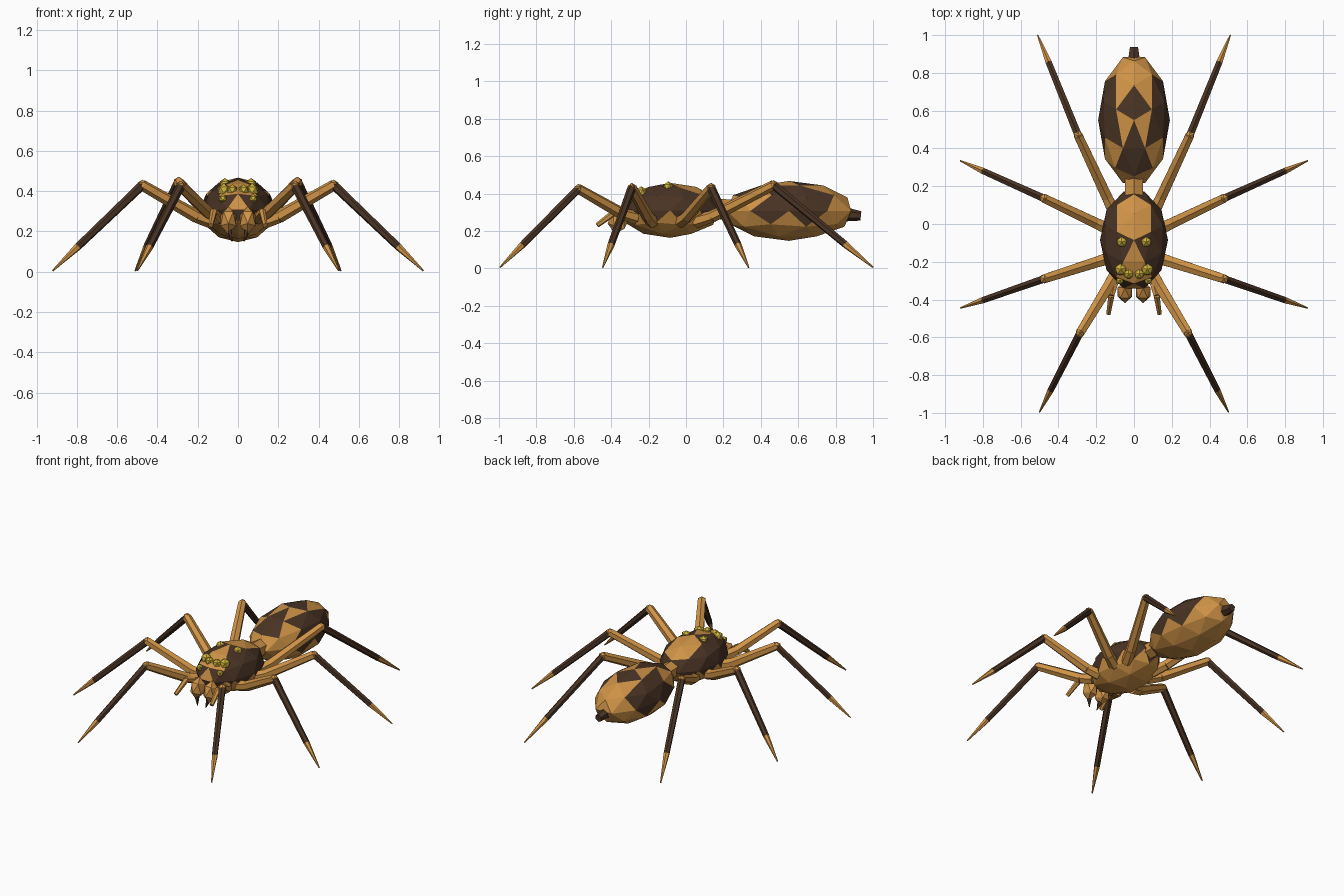
import bpy, bmesh, math
from mathutils import Vector, Matrix

cube = bpy.data.objects.get("Cube")
if cube:
    bpy.data.objects.remove(cube, do_unlink=True)


def material(name, rgb):
    m = bpy.data.materials.new(name)
    m.use_nodes = True
    m.diffuse_color = (*rgb, 1)
    m.node_tree.nodes["Principled BSDF"].inputs["Base Color"].default_value = (*rgb, 1)
    return m


TAN = material("tan", (0.62, 0.29, 0.062))
DARK = material("dark_brown", (0.068, 0.034, 0.018))
GOLD = material("gold", (0.62, 0.45, 0.045))


def finish(name, bm, mats):
    mesh = bpy.data.meshes.new(name)
    bm.to_mesh(mesh)
    bm.free()
    for m in mats:
        mesh.materials.append(m)
    ob = bpy.data.objects.new(name, mesh)
    bpy.context.collection.objects.link(ob)
    return ob


def ball(name, centre, radii, mats, level=2, rule=None, tilt=0):
    """Faceted ellipsoid; rule picks a material from the unit-sphere face centre."""
    bm = bmesh.new()
    bmesh.ops.create_icosphere(bm, subdivisions=level, radius=1)
    bm.transform(Matrix.Rotation(math.pi / 2, 4, 'Z'))
    if rule:
        for f in bm.faces:
            c = f.calc_center_median()
            f.material_index = int(rule(Vector((abs(c.x), c.y, c.z))))
    bm.transform(Matrix.Translation(centre) @ Matrix.Rotation(tilt, 4, 'X')
                 @ Matrix.Diagonal((*radii, 1)))
    return finish(name, bm, mats)


def rod(name, a, b, r1, r2, mat, sides=6):
    a, b = Vector(a), Vector(b)
    bm = bmesh.new()
    bmesh.ops.create_cone(bm, cap_ends=True, segments=sides, radius1=r1, radius2=r2,
                          depth=(b - a).length)
    turn = (b - a).to_track_quat('Z', 'Y').to_matrix().to_4x4()
    bm.transform(Matrix.Translation((a + b) / 2) @ turn)
    return finish(name, bm, [mat])


def side(p, s):
    return Vector((p[0] * s, p[1], p[2]))


# Front body: dark flanks, tan belly, broken tan stripe over back and face
HEAD, HEAD_R = Vector((0, -0.085, 0.31)), Vector((0.18, 0.27, 0.147))


def head_dark(c):
    stripe_back = c.z > 0.55 and c.y > 0.1 and c.x < 0.4
    brow = c.z > 0.6 and c.y < -0.2 and c.x < 0.3
    face = c.z > 0.1 and c.y < -0.8 and c.x < 0.1
    return c.z > -0.2 and not (stripe_back or brow or face)


ball("front_body", HEAD, HEAD_R, [TAN, DARK], rule=head_dark)

# Abdomen: dark facets scattered over the upper half
PATCHES = [Vector(p) for p in (
    (.17, .23, .9), (.62, .38, .61), (.72, .06, .61), (.54, -.18, .74),
    (0, -.28, .9), (0, -.57, .74), (.28, -.67, .61), (.72, .52, .32),
    (.89, 0, .32), (.89, .29, .15), (.87, .28, -.17), (.87, -.28, .17),
    (.89, -.29, -.15))]
ball("abdomen", (0, 0.55, 0.307), (0.19, 0.35, 0.16), [TAN, DARK],
     rule=lambda c: any((c - p).length < 0.12 for p in PATCHES))

# Waist and spinneret
rod("waist", (0, 0.1, 0.32), (0, 0.3, 0.31), 0.055, 0.055, TAN)
rod("spinneret", (0, 0.84, 0.29), (0, 0.935, 0.28), 0.04, 0.025, DARK)

# Legs: hip, knee and foot points of each pair
LEGS = {
    "front": ((0.1, -0.27, 0.27), (0.285, -0.575, 0.425), (0.5, -0.995, 0.005)),
    "second": ((0.13, -0.18, 0.25), (0.475, -0.29, 0.43), (0.92, -0.445, 0.005)),
    "third": ((0.13, -0.03, 0.25), (0.475, 0.135, 0.43), (0.92, 0.335, 0.005)),
    "rear": ((0.1, 0.05, 0.25), (0.295, 0.468, 0.445), (0.51, 1, 0.005)),
}

# Eyes: x, y on the front body and radius
EYES = {"rear": (0.065, -0.095, 0.03), "outer": (0.07, -0.24, 0.035),
        "inner": (0.028, -0.265, 0.028), "lower": (0.075, -0.3, 0.022)}

for label, s in (("left", 1), ("right", -1)):
    for pair, points in LEGS.items():
        hip, knee, foot = (side(p, s) for p in points)
        n = f"{label}_{pair}"
        out = hip.lerp(knee, 0.22)
        ankle = knee.lerp(foot, 0.72)
        out.z -= 0.015
        rod(n + "_hip", hip, out, 0.037, 0.032, TAN)
        rod(n + "_thigh", out, knee, 0.033, 0.027, TAN)
        ball(n + "_knee", knee, (0.027, 0.027, 0.027), [TAN], level=1)
        rod(n + "_shin", knee, ankle, 0.023, 0.019, DARK)
        rod(n + "_foot", ankle, foot, 0.019, 0.004, TAN)

    for spot, (x, y, r) in EYES.items():
        u, v = x / HEAD_R.x, (y - HEAD.y) / HEAD_R.y
        z = HEAD.z + HEAD_R.z * math.sqrt(1 - u * u - v * v) - 0.012
        ball(f"{label}_{spot}_eye", (x * s, y, z), (r, r, r), [GOLD], level=1)

    # Jaws, fangs and feelers
    ball(label + "_jaw", (0.048 * s, -0.36, 0.255), (0.045, 0.058, 0.072), [TAN],
         level=1, tilt=-0.3)
    rod(label + "_fang", side((0.045, -0.375, 0.21), s), side((0.03, -0.39, 0.15), s),
        0.018, 0.002, DARK, 5)
    rod(label + "_feeler_base", side((0.09, -0.27, 0.26), s), side((0.12, -0.38, 0.3), s),
        0.022, 0.018, TAN)
    rod(label + "_feeler", side((0.12, -0.38, 0.3), s), side((0.135, -0.475, 0.23), s),
        0.018, 0.013, TAN)
